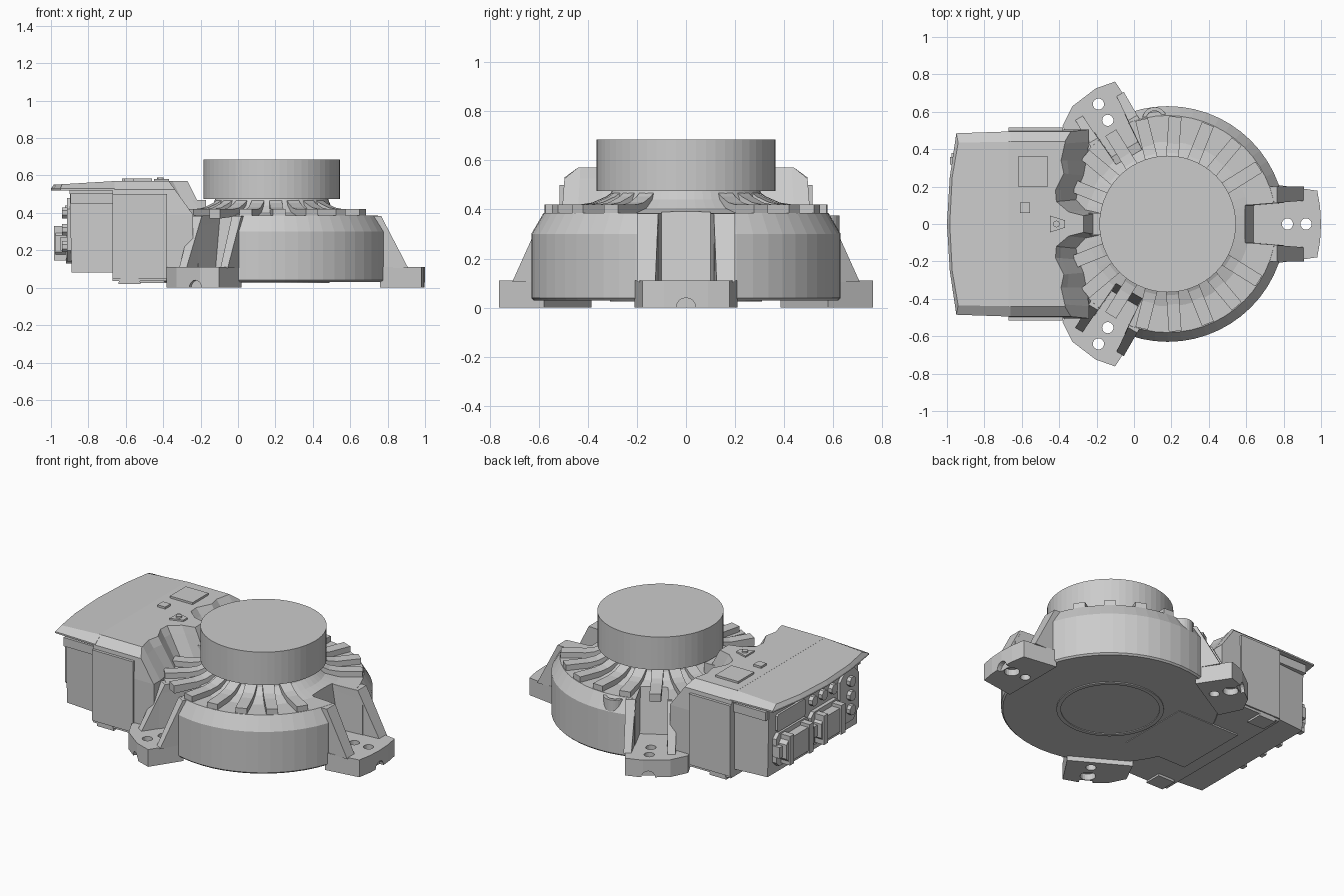
import bpy, bmesh
from math import sin, cos, pi, radians

if "Cube" in bpy.data.objects:
    bpy.data.objects.remove(bpy.data.objects["Cube"])

CX = 0.18  # x of the turning axis


def loft(name, rings):
    """Closed solid through equal-length rings of 3D points."""
    bm = bmesh.new()
    vs = [[bm.verts.new(p) for p in r] for r in rings]
    n = len(rings[0])
    for a, b in zip(vs, vs[1:]):
        for i in range(n):
            j = (i + 1) % n
            bm.faces.new((a[i], a[j], b[j], b[i]))
    bm.faces.new(vs[0])
    bm.faces.new(vs[-1])
    bmesh.ops.recalc_face_normals(bm, faces=bm.faces)
    me = bpy.data.meshes.new(name)
    bm.to_mesh(me)
    bm.free()
    ob = bpy.data.objects.new(name, me)
    bpy.context.collection.objects.link(ob)
    return ob


def lathe(name, prof, x=CX, y=0, n=56):
    return loft(name, [[(x + r * cos(2 * pi * i / n), y + r * sin(2 * pi * i / n), z)
                        for i in range(n)] for r, z in prof])


def box(name, x0, x1, y0, y1, z0, z1):
    q = [(x0, y0), (x1, y0), (x1, y1), (x0, y1)]
    return loft(name, [[(x, y, z) for x, y in q] for z in (z0, z1)])


def plate(name, x0, x1, cy, cz, w, h, c):
    """Plate facing -x with cut corners."""
    a, b = w / 2, h / 2
    q = [(a, c - b), (a, b - c), (a - c, b), (c - a, b), (-a, b - c), (-a, c - b), (c - a, -b), (a - c, -b)]
    return loft(name, [[(x, cy + u, cz + v) for u, v in q] for x in (x0, x1)])


def polar(r, t, z, deg):
    """Radial / tangential position round the axis; tangent is mirrored below y = 0."""
    a = radians(deg)
    if deg < 0:
        t = -t
    return (CX + r * cos(a) - t * sin(a), r * sin(a) + t * cos(a), z)


def cut(ob, cutters):
    bpy.context.view_layer.objects.active = ob
    for c in cutters:
        m = ob.modifiers.new("cut", 'BOOLEAN')
        m.operation, m.solver, m.object = 'DIFFERENCE', 'EXACT', c
        bpy.ops.object.modifier_apply(modifier=m.name)


# Round base housing with flared neck, and turning disc
base = lathe("base_housing", [(.62, .03), (.63, .04), (.63, .30), (.58, .385), (.44, .385),
                              (.36, .405), (.315, .44), (.30, .48)])
lathe("turning_disc", [(.365, .475), (.365, .685)])

# Cooling fins around the neck
fin = [(.29, .39), (.29, .476), (.325, .452), (.38, .428), (.43, .42), (.575, .42), (.575, .37)]
for k in range(8):
    for s in (1, -1):
        d = s * (32 + 18 * k)
        ro = 0.545 if k == 7 else 0.575
        loft("cooling_fin", [[polar(min(r, ro), t, z, d) for r, z in fin] for t in (-.034, .034)])

# Three feet: slab, side gussets, recess and bolt holes
for deg, w, slab in (
        (0, .20, [(.58, -.21), (.80, -.178), (.815, -.09), (.82, 0), (.815, .09), (.80, .178), (.58, .21)]),
        (120, .15, [(.58, -.15), (.80, -.137), (.82, -.03), (.80, .127), (.735, .225), (.58, .235)]),
        (-120, .15, [(.58, -.15), (.80, -.137), (.82, -.03), (.80, .127), (.735, .225), (.58, .235)])):
    foot = loft("foot", [[polar(r, t, z, deg) for r, t in slab] for z in (0, .11)])
    wi = .10 if deg else .12
    recess = loft("recess_cutter", [[polar(r, t, z, deg) for r, t in
                  ((ri, -wi + .02), (.95, -wi - .02), (.95, wi + .02), (ri, wi - .02))]
                  for ri, z in ((.46, .11), (.395, .5))])
    holes = []
    for r, rad, top in ((.64, .03, .2), (.74, .03, .2), (.74, .045, .04)):
        x, y, _ = polar(r, 0, 0, deg)
        holes.append(lathe("hole_cutter", [(rad, -.1), (rad, top)], x, y, 20))
    notch = loft("notch_cutter", [[polar(r, .04 * cos(i * pi / 8), .04 * sin(i * pi / 8), deg)
                                   for i in range(16)] for r in (.79, .9)])
    cut(base, [recess] + holes[:2])
    cut(foot, holes + [notch])
    for c in holes + [recess, notch]:
        bpy.data.objects.remove(c)
    side = [(.45, .384), (.585, .384), (.73, .105), (.45, .105)]
    for s in (1, -1):
        loft("foot_gusset", [[polar(r, s * (wi - .02 + (r - .42) * .08), z, deg) for r, z in side],
                             [polar(r, s * w, z, deg) for r, z in side]])

# Round filler port on the shoulder
port = lathe("shoulder_port", [(.065, .28), (.065, .375)], .11, .56, 28)
bore = lathe("port_cutter", [(.045, .345), (.045, .5)], .11, .56, 24)
cut(port, [bore])
bpy.data.objects.remove(bore)

# Electrical housing: front face scooped around the neck, with a centre bridge
low = [(-.24, .44), (-.255, .34), (-.27, .26), (-.30, .19), (-.31, .13), (-.26, .075), (-.18, .06)]
top = [(-.37, .43), (-.39, .34), (-.375, .27), (-.42, .18), (-.415, .12), (-.35, .065), (-.27, .045)]


def housing_ring(z, f, ymax):
    q = [(a + (c - a) * f, b + (d - b) * f) for (a, b), (c, d) in zip(low, top)]
    q = [(-.67, ymax), (q[0][0], ymax)] + q
    return [(x, y, z) for x, y in q] + [(x, -y, z) for x, y in reversed(q)]


loft("electrical_housing", [housing_ring(.035, 0, .505), housing_ring(.39, 0, .505),
                            housing_ring(.525, .75, .495), housing_ring(.57, 1, .44)])
box("bridge_block", -.25, -.17, -.06, .06, .38, .47)
for s in (1, -1):
    box("side_panel", -.67, -.38, *sorted((s * .48, s * .515)), .05, .50)

# Overhanging lid with bowed back edge
under = [(-.66, .495), (-.95, .485), (-.985, .25), (-1, 0)]
crown = [(-.66, .44), (-.94, .435), (-.972, .25), (-.985, 0)]


def mirrored(q):
    return q + [(x, -y) for x, y in reversed(q[:-1])]


loft("housing_lid", [[(x, y, .52) for x, y in mirrored(under)],
                     [(x, y, .53) for x, y in mirrored(under)],
                     [(x, y, .57 + (x + .66) * .06) for x, y in mirrored(crown)]])
box("lid_square_plate", -.62, -.46, .20, .36, .56, .583)
box("lid_small_plate", -.61, -.555, .06, .115, .56, .583)
loft("lid_bracket", [[(x, y, z) for x, y in ((-.45, -.045), (-.37, -.02), (-.37, .02), (-.45, .045))]
                     for z in (.56, .58)])
lathe("bracket_screw", [(.018, .57), (.018, .59)], -.415, 0, 16)

# Rear connector cabinet
loft("rear_cabinet", [[(x, y, z) for x, y in ((-.66, -.47), (xb, -.45), (xb, .45), (-.66, .47))]
                      for xb, z in ((-.89, .08), (-.9, .52))])
box("cabinet_rim", -.895, -.66, -.48, .48, .45, .505)
for cy, w in ((.24, .33), (-.09, .29)):
    plate("connector_flange", -.92, -.88, cy, .235, w, .21, .03)
    plate("connector_hood", -.975, -.91, cy, .235, w - .05, .15, .03)
    for s in (1, -1):
        box("connector_latch", -.985, -.90, cy + s * w * .3 - .02, cy + s * w * .3 + .02, .145, .33)
        box("connector_hinge", -.95, -.90, cy + s * w * .48 - .015, cy + s * w * .48 + .015, .20, .27)
plate("upper_panel", -.912, -.89, .24, .40, .28, .11, .01)
plate("round_panel", -.915, -.88, -.34, .31, .19, .34, .06)
for z in (.22, .31, .40):
    plate("panel_plug", -.94, -.90, -.34, z, .06, .06, .018)
for y in (.02, -.08, -.18):
    plate("panel_plug", -.925, -.89, y, .41, .06, .06, .018)

# Underside: cover ring, cable cover and small rests
ring = lathe("underside_ring", [(.31, .024), (.31, .04)])
inner = lathe("ring_cutter", [(.285, -.1), (.285, .0285)])
cut(ring, [inner])
bpy.data.objects.remove(inner)
box("underside_cover", -.58, -.14, -.24, .24, .026, .05)
for s in (1, -1):
    loft("housing_rest", [[(-.58 + .06 * cos(i * pi / 8), y, .02 + .05 * sin(i * pi / 8)) for i in range(9)]
                          for y in (s * .40, s * .508)])
